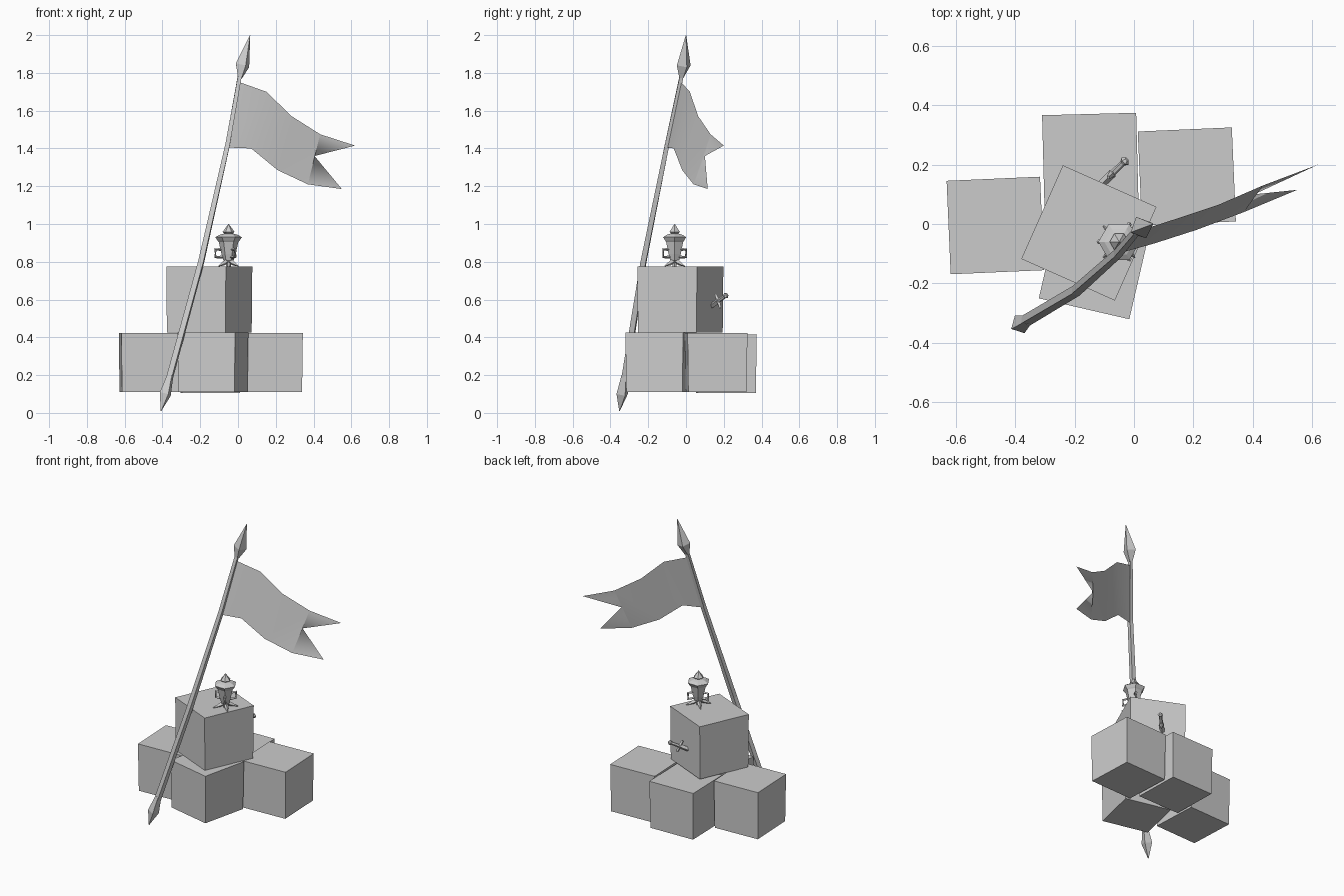
import bpy, bmesh, math
from mathutils import Vector

cube = bpy.data.objects.get("Cube")
if cube:
    bpy.data.objects.remove(cube, do_unlink=True)

grey = bpy.data.materials.new("plain grey")
grey.use_nodes = True
color = (0.6, 0.6, 0.6, 1)
grey.diffuse_color = color
grey.node_tree.nodes["Principled BSDF"].inputs["Base Color"].default_value = color


def finish(name, bm, closed=True):
    if closed:
        bmesh.ops.recalc_face_normals(bm, faces=bm.faces[:])
    mesh = bpy.data.meshes.new(name)
    bm.to_mesh(mesh)
    bm.free()
    mesh.materials.append(grey)
    obj = bpy.data.objects.new(name, mesh)
    bpy.context.collection.objects.link(obj)
    return obj


def loft(name, stations, sides=4, turn=0.0):
    """Skin rings of (point, radius) into one closed solid."""
    bm = bmesh.new()
    points = [Vector(p) for p, r in stations]
    rings = []
    for i, (p, r) in enumerate(stations):
        along = points[min(i + 1, len(points) - 1)] - points[max(i - 1, 0)]
        q = along.to_track_quat('Z', 'Y')
        ring = []
        for k in range(sides):
            a = math.tau * k / sides + turn
            ring.append(bm.verts.new(points[i] + q @ Vector((r * math.cos(a), r * math.sin(a), 0))))
        rings.append(ring)
    for lo, hi in zip(rings, rings[1:]):
        for k in range(sides):
            n = (k + 1) % sides
            bm.faces.new((lo[k], lo[n], hi[n], hi[k]))
    bm.faces.new(rings[0][::-1])
    bm.faces.new(rings[-1])
    return finish(name, bm)


def crate(name, x, y, bottom, top, size, degrees, taper):
    """Box whose floor is slightly smaller than its lid."""
    bm = bmesh.new()
    bmesh.ops.create_cube(bm, size=1)
    for v in bm.verts:
        s = size * (taper if v.co.z < 0 else 1)
        v.co = (v.co.x * s, v.co.y * s, bottom if v.co.z < 0 else top)
    obj = finish(name, bm)
    obj.location = (x, y, 0)
    obj.rotation_euler.z = math.radians(degrees)


# Stacked crates
crate("right_crate", -0.467, -0.005, 0.11, 0.422, 0.315, 2.5, 0.975)
crate("back_crate", -0.147, 0.212, 0.105, 0.415, 0.317, 1.5, 0.97)
crate("left_crate", 0.178, 0.16, 0.11, 0.422, 0.317, 2.5, 0.975)
crate("front_crate", -0.133, -0.133, 0.11, 0.425, 0.313, -13, 0.975)
crate("top_crate", -0.152, -0.03, 0.425, 0.775, 0.345, -24, 0.985)

# Leaning flag pole with a spike at each end
loft("flag_pole", [((-0.38, -0.335, 0.12), 0.021), ((-0.195, -0.225, 0.80), 0.02),
                   ((-0.055, -0.1, 1.42), 0.017), ((0.012, -0.02, 1.80), 0.014)])
loft("foot_spike", [((-0.408, -0.352, 0.01), 0.002), ((-0.385, -0.338, 0.10), 0.034),
                    ((-0.358, -0.325, 0.20), 0.018)])
loft("spear_tip", [((0.01, -0.025, 1.775), 0.015), ((0.024, -0.012, 1.84), 0.04),
                   ((0.064, 0.0, 2.0), 0.001)])

# Swallow-tailed flag: a thin sheet between an upper and a lower edge
upper = [(0.01, -0.025, 1.75), (0.15, 0.02, 1.70), (0.285, 0.065, 1.57),
         (0.435, 0.13, 1.475), (0.62, 0.2, 1.415)]
lower = [(-0.055, -0.1, 1.405), (0.07, -0.065, 1.40), (0.21, -0.02, 1.285),
         (0.37, 0.04, 1.21), (0.55, 0.115, 1.185)]
bm = bmesh.new()
t = [bm.verts.new(p) for p in upper]
b = [bm.verts.new(p) for p in lower]
notch = bm.verts.new((0.405, 0.1, 1.36))
for i in range(3):
    bm.faces.new((b[i], b[i + 1], t[i + 1], t[i]))
for tri in ((t[3], notch, t[4]), (b[3], notch, t[3]), (b[3], b[4], notch)):
    bm.faces.new(tri)
for f in bm.faces:
    f.smooth = True
finish("flag", bm, closed=False)

# Lidded urn
cx, cy = -0.05, -0.06
profile = [(0.775, 0.012), (0.795, 0.014), (0.81, 0.028), (0.84, 0.037), (0.905, 0.052),
           (0.912, 0.058), (0.93, 0.07), (0.942, 0.05), (0.95, 0.022), (0.958, 0.032), (1.0, 0.001)]
loft("urn", [((cx, cy, z), r) for z, r in profile], sides=6)


def around(angle, radius, z):
    return (cx + radius * math.cos(angle), cy + radius * math.sin(angle), z)


# Urn handles and splayed feet
for i in range(3):
    a = math.radians(180 + 120 * i)
    path = [(0.035, 0.865), (0.07, 0.865), (0.07, 0.825), (0.03, 0.825)]
    loft(f"urn_handle_{i + 1}", [(around(a, r, z), 0.008) for r, z in path])
for i in range(4):
    a = math.radians(45 + 90 * i)
    path = [(0.005, 0.808, 0.014), (0.035, 0.792, 0.012), (0.075, 0.777, 0.002)]
    loft(f"urn_foot_{i + 1}", [(around(a, r, z), w) for r, z, w in path])

# Dagger stuck into the back of the top crate
pommel = Vector((-0.024, 0.218, 0.625))
point = Vector((-0.15, 0.095, 0.54))
axis = (point - pommel).normalized()
side = axis.cross(Vector((1, -1, 0))).normalized()


def at(d):
    return pommel + axis * d


loft("dagger_grip", [(at(0), 0.008), (at(0.01), 0.017), (at(0.022), 0.01), (at(0.075), 0.011)], sides=6)
loft("dagger_blade", [(at(0.075), 0.015), (at(0.15), 0.013), (point, 0.001)])
loft("dagger_guard", [(at(0.078) - side * 0.04, 0.007), (at(0.075), 0.012),
                      (at(0.078) + side * 0.04, 0.007)])
